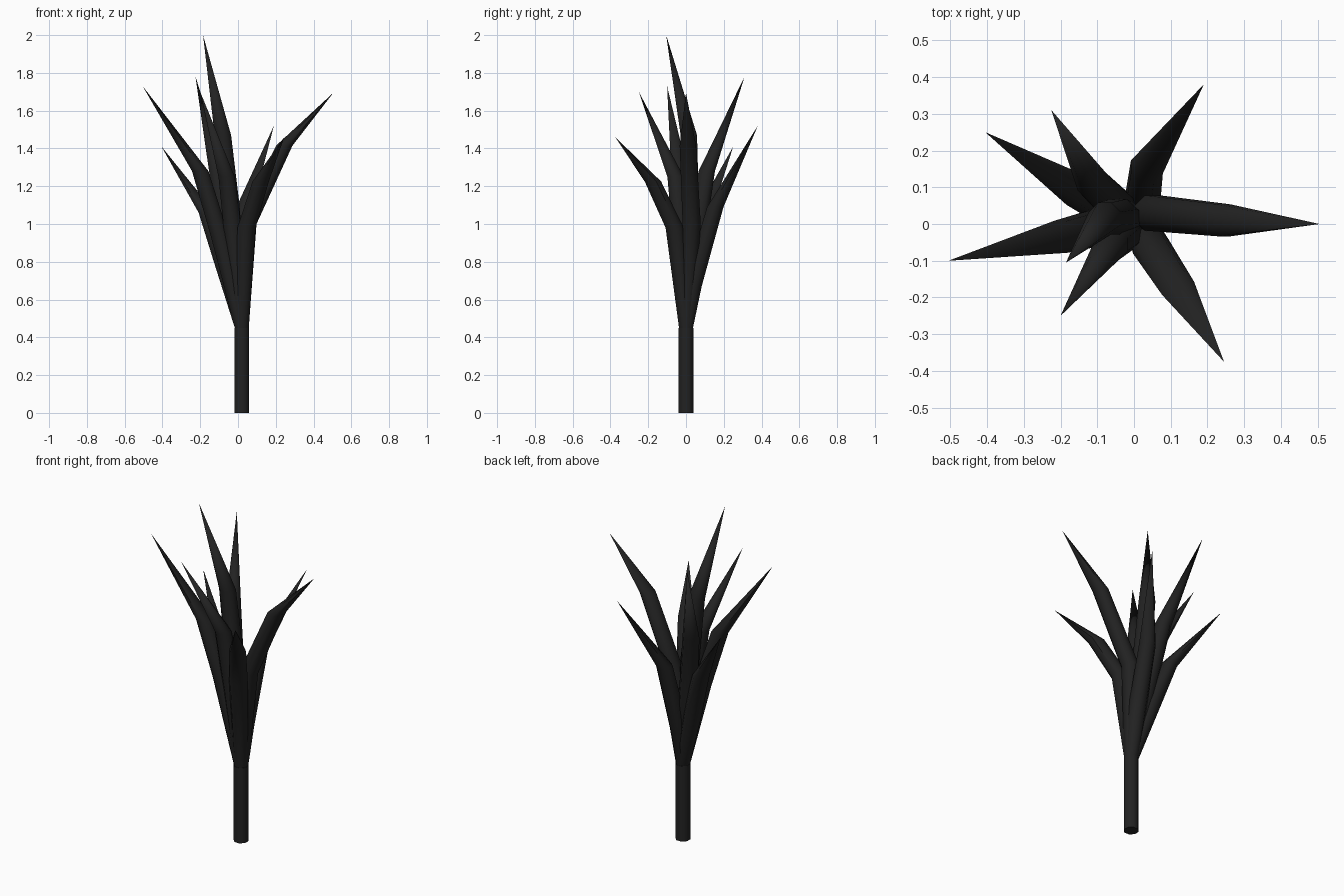
import bpy, bmesh, math
from mathutils import Vector

cube = bpy.data.objects.get("Cube")
if cube:
    bpy.data.objects.remove(cube, do_unlink=True)

# Single charcoal colour
mat = bpy.data.materials.new("charcoal")
mat.use_nodes = True
colour = (0.016, 0.016, 0.016, 1)
mat.diffuse_color = colour
bsdf = mat.node_tree.nodes["Principled BSDF"]
bsdf.inputs["Base Color"].default_value = colour
bsdf.inputs["Roughness"].default_value = 0.9

SIDES = 8
BASE = (0.02, 0, 0.45)


def tube(name, rings, tip=None):
    """Loft level rings (centre, radius), closed by a cap or a pointed tip."""
    bm = bmesh.new()
    loops = []
    for centre, radius in rings:
        loop = []
        for i in range(SIDES):
            a = math.tau * (i + 0.5) / SIDES
            offset = Vector((math.cos(a), math.sin(a), 0)) * radius
            loop.append(bm.verts.new(Vector(centre) + offset))
        loops.append(loop)
    for low, high in zip(loops, loops[1:]):
        for i in range(SIDES):
            j = (i + 1) % SIDES
            bm.faces.new((low[i], low[j], high[j], high[i]))
    bm.faces.new(loops[0][::-1])
    if tip:
        point = bm.verts.new(tip)
        for i in range(SIDES):
            bm.faces.new((loops[-1][i], loops[-1][(i + 1) % SIDES], point))
    else:
        bm.faces.new(loops[-1])
    bmesh.ops.recalc_face_normals(bm, faces=bm.faces)
    mesh = bpy.data.meshes.new(name)
    bm.to_mesh(mesh)
    bm.free()
    mesh.materials.append(mat)
    obj = bpy.data.objects.new(name, mesh)
    bpy.context.collection.objects.link(obj)
    bpy.context.view_layer.objects.active = obj
    obj.select_set(True)
    bpy.ops.object.shade_smooth_by_angle(angle=math.radians(50))
    obj.select_set(False)


# Stem
tube("stem", [((0.02, 0, 0), 0.042), (BASE, 0.042)])

# Leaves: lower bend, upper bend, tip
leaves = {
    "tall_leaf": ((-0.04, 0.02, 1.1), (-0.08, 0.015, 1.47), (-0.185, -0.105, 2.0)),
    "right_leaf": ((-0.1, -0.01, 0.95), (-0.2, -0.035, 1.28), (-0.505, -0.1, 1.73)),
    "back_leaf": ((-0.05, 0.05, 0.9), (-0.11, 0.11, 1.28), (-0.225, 0.31, 1.78)),
    "front_leaf": ((-0.02, -0.02, 0.9), (-0.06, -0.055, 1.25), (-0.2, -0.25, 1.7)),
    "left_leaf": ((0.05, 0.03, 1.0), (0.245, 0.01, 1.415), (0.505, 0, 1.695)),
    "back_left_leaf": ((0.02, 0.035, 0.67), (0.035, 0.155, 1.09), (0.19, 0.38, 1.52)),
    "back_right_leaf": ((-0.08, 0.05, 0.8), (-0.165, 0.095, 1.06), (-0.405, 0.25, 1.41)),
    "front_left_leaf": ((0.045, -0.06, 0.98), (0.12, -0.175, 1.225), (0.245, -0.375, 1.46)),
}
for name, (lower, upper, tip) in leaves.items():
    tube(name, [(BASE, 0.04), (lower, 0.052), (upper, 0.047)], tip)
